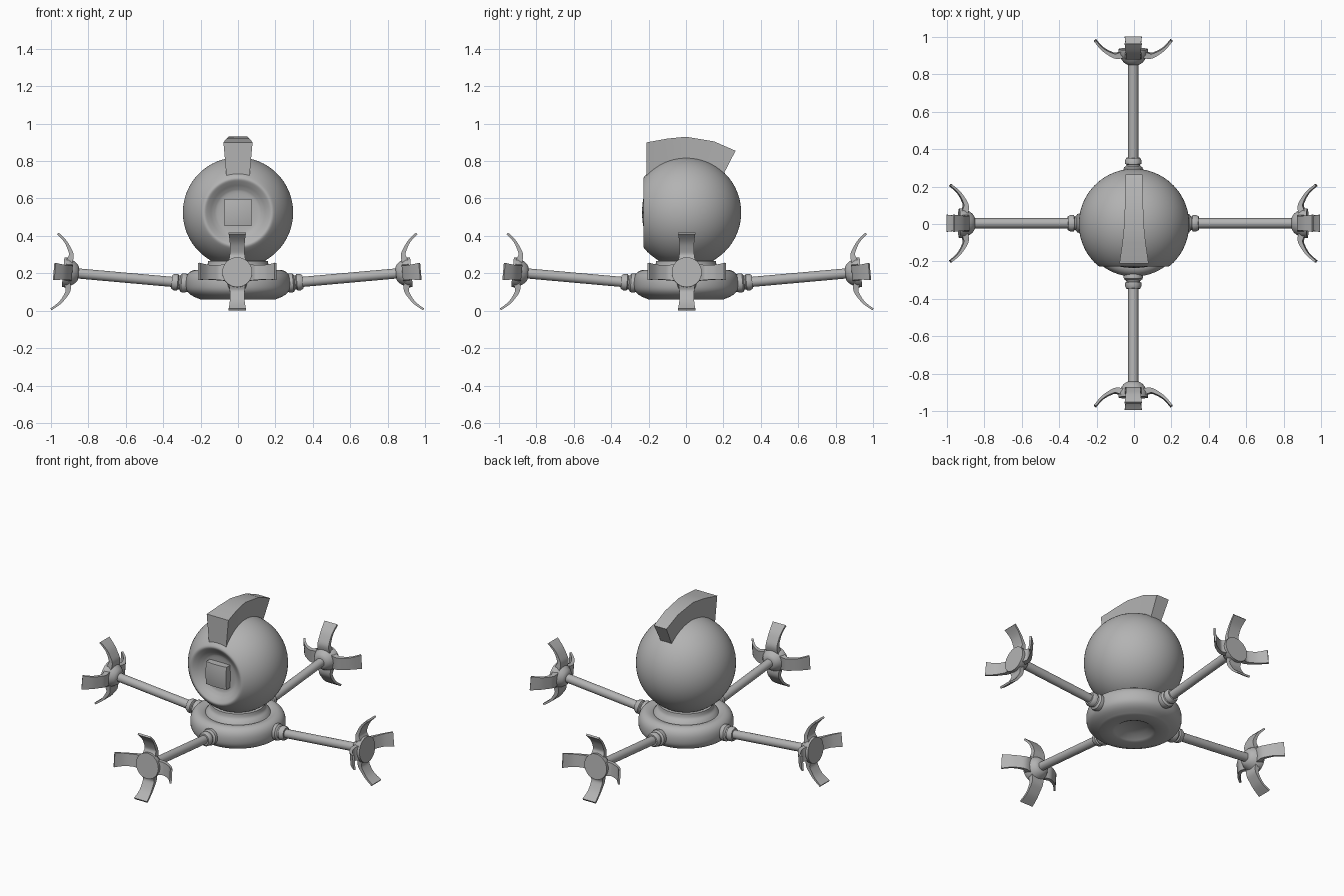
import bpy, bmesh, math
from mathutils import Matrix, Vector

default = bpy.data.objects.get("Cube")
if default:
    bpy.data.objects.remove(default, do_unlink=True)

grey = bpy.data.materials.new("plain_grey")
grey.use_nodes = True
COLOUR = (0.45, 0.45, 0.45, 1)
grey.diffuse_color = COLOUR
grey.node_tree.nodes["Principled BSDF"].inputs["Base Color"].default_value = COLOUR


def finish(bm, name, matrix=None, angle=35):
    """Turn a bmesh into a shaded, placed object."""
    bmesh.ops.recalc_face_normals(bm, faces=bm.faces)
    mesh = bpy.data.meshes.new(name)
    bm.to_mesh(mesh)
    bm.free()
    mesh.materials.append(grey)
    obj = bpy.data.objects.new(name, mesh)
    bpy.context.collection.objects.link(obj)
    if matrix:
        obj.matrix_world = matrix
    bpy.ops.object.select_all(action='DESELECT')
    obj.select_set(True)
    bpy.context.view_layer.objects.active = obj
    bpy.ops.object.shade_smooth_by_angle(angle=math.radians(angle))
    return obj


def smooth_path(points, steps=4):
    """Catmull-Rom curve through the points."""
    pts = [Vector(p) for p in points]
    pts = [pts[0]] + pts + [pts[-1]]
    out = []
    for a, b, c, d in zip(pts, pts[1:], pts[2:], pts[3:]):
        for i in range(steps):
            t = i / steps
            out.append(b + (c - a) * t / 2 + (a - b * 2.5 + c * 2 - d / 2) * t * t
                       + (b * 3 - a - c * 3 + d) * t ** 3 / 2)
    return out + [pts[-1]]


def lathe(name, profile, matrix=None, steps=48):
    """Spin a (radius, height) profile about local z."""
    bm = bmesh.new()
    verts = [bm.verts.new((max(r, 0), 0, z)) for r, z in profile]
    edges = [bm.edges.new(pair) for pair in zip(verts, verts[1:])]
    bmesh.ops.spin(bm, geom=verts + edges, cent=(0, 0, 0), axis=(0, 0, 1),
                   angle=math.tau, steps=steps)
    bmesh.ops.remove_doubles(bm, verts=bm.verts, dist=0.0002)
    return finish(bm, name, matrix)


def loft(sections):
    """Skin a row of matching closed sections and cap the ends."""
    bm = bmesh.new()
    rings = [[bm.verts.new(p) for p in s] for s in sections]
    n = len(rings[0])
    for a, b in zip(rings, rings[1:]):
        for i in range(n):
            j = (i + 1) % n
            bm.faces.new((a[i], a[j], b[j], b[i]))
    bm.faces.new(rings[0])
    bm.faces.new(rings[-1])
    return bm


# Head: ball with a flat, dished face at the front
R = 0.295
HEAD = Matrix.Translation((0, 0, 0.525)) @ Matrix.Rotation(math.pi / 2, 4, 'X')
last = math.radians(138)
ball = [(R * math.sin(last * i / 36), -R * math.cos(last * i / 36)) for i in range(37)]
rim = smooth_path([ball[-1], (0.187, 0.226), (0.175, 0.226), (0.155, 0.213),
                   (0.13, 0.195), (0.1, 0.185), (0, 0.182)])
lathe("head", ball + [tuple(p) for p in rim[1:]], HEAD, 64)

# Eye: square block with a slightly bulging front
bm = bmesh.new()
bmesh.ops.create_grid(bm, x_segments=8, y_segments=8, size=0.073)
for v in bm.verts:
    v.co.z = 0.235 - 1.2 * (v.co.x ** 2 + v.co.y ** 2)
border = [e for e in bm.edges if e.is_boundary]
sides = bmesh.ops.extrude_edge_only(bm, edges=border)["geom"]
for v in sides:
    if isinstance(v, bmesh.types.BMVert):
        v.co.z = 0.17
finish(bm, "eye", HEAD)

# Crest: tapering fin (bottom y, bottom z, top y, top z, bottom and top half width)
crest = [(-0.21, 0.70, -0.21, 0.90, 0.06, 0.078),
         (-0.10, 0.74, -0.10, 0.92, 0.05, 0.062),
         (0.0, 0.76, 0.0, 0.93, 0.045, 0.052),
         (0.10, 0.75, 0.15, 0.905, 0.042, 0.047),
         (0.19, 0.71, 0.265, 0.855, 0.038, 0.045)]
bm = loft([[(-wb, yb, zb), (wb, yb, zb), (wt, yt, zt), (-wt, yt, zt)]
           for yb, zb, yt, zt, wb, wt in crest])
finish(bm, "crest")

# Base: thick rounded ring with a hollow underside, and the neck above it
under = [(0, 0.09), (0.08, 0.09), (0.115, 0.066), (0.13, 0.06), (0.2, 0.06)]
outer = smooth_path([(0.2, 0.06), (0.25, 0.083), (0.277, 0.115), (0.28, 0.165),
                     (0.265, 0.2), (0.235, 0.217), (0.2, 0.212), (0.185, 0.2)])
lathe("base", under + [tuple(p) for p in outer[1:]] + [(0, 0.2)], None, 64)
neck = smooth_path([(0.2, 0.195), (0.183, 0.22), (0.165, 0.24), (0.16, 0.265)])
lathe("neck", [tuple(p) for p in neck] + [(0.12, 0.272), (0, 0.272)])

# Profiles shared by the four arms, measured along the arm
joint = [(0, 0.255), (0.045, 0.26), (0.052, 0.285), (0.05, 0.3), (0.038, 0.308),
         (0.036, 0.315), (0.044, 0.32), (0.044, 0.338), (0.036, 0.352), (0, 0.352)]
rod = [(0, 0.33), (0.027, 0.33), (0.027, 0.87), (0, 0.87)]
hub = [(0, 0.852), (0.034, 0.852), (0.05, 0.862), (0.062, 0.878), (0.072, 0.895),
       (0.08, 0.91), (0.08, 0.935), (0, 0.935)]


def claw(name, matrix):
    """Curved finger reaching out from the hub and bending forward."""
    path = smooth_path([(0.045, 0.912), (0.075, 0.902), (0.1, 0.9), (0.13, 0.914),
                        (0.16, 0.933), (0.183, 0.956), (0.204, 0.982)], 3)
    sections = []
    for i, p in enumerate(path):
        t = i / (len(path) - 1)
        tangent = (path[min(i + 1, len(path) - 1)] - path[max(i - 1, 0)]).normalized()
        side = Vector((-tangent.y, tangent.x)) * (0.006 + 0.014 * (1 - t) ** 2)
        w = 0.046 - 0.007 * math.sin(math.pi * t)
        a, b = p + side, p - side
        sections.append([(a.x, -w, a.y), (a.x, w, a.y), (b.x, w, b.y), (b.x, -w, b.y)])
    bm = loft(sections)
    sharp = [e for e in bm.edges if e.calc_face_angle(0) > 1]
    bmesh.ops.bevel(bm, geom=sharp, offset=0.004, segments=2, affect='EDGES')
    finish(bm, name, matrix)


# Arms: joint, rod, hub and four claws, repeated on all four sides
TILT = Matrix.Rotation(math.radians(84.9), 4, 'Y')
for k, where in enumerate(("left", "back", "right", "front")):
    arm = (Matrix.Translation((-0.004, 0.004, 0.123))
           @ Matrix.Rotation(k * math.pi / 2, 4, 'Z') @ TILT)
    lathe(where + "_joint", joint, arm, 24)
    lathe(where + "_arm", rod, arm, 24)
    lathe(where + "_hub", hub, arm, 32)
    for j in range(4):
        claw(f"{where}_claw_{j + 1}", arm @ Matrix.Rotation(j * math.pi / 2, 4, 'Z'))
